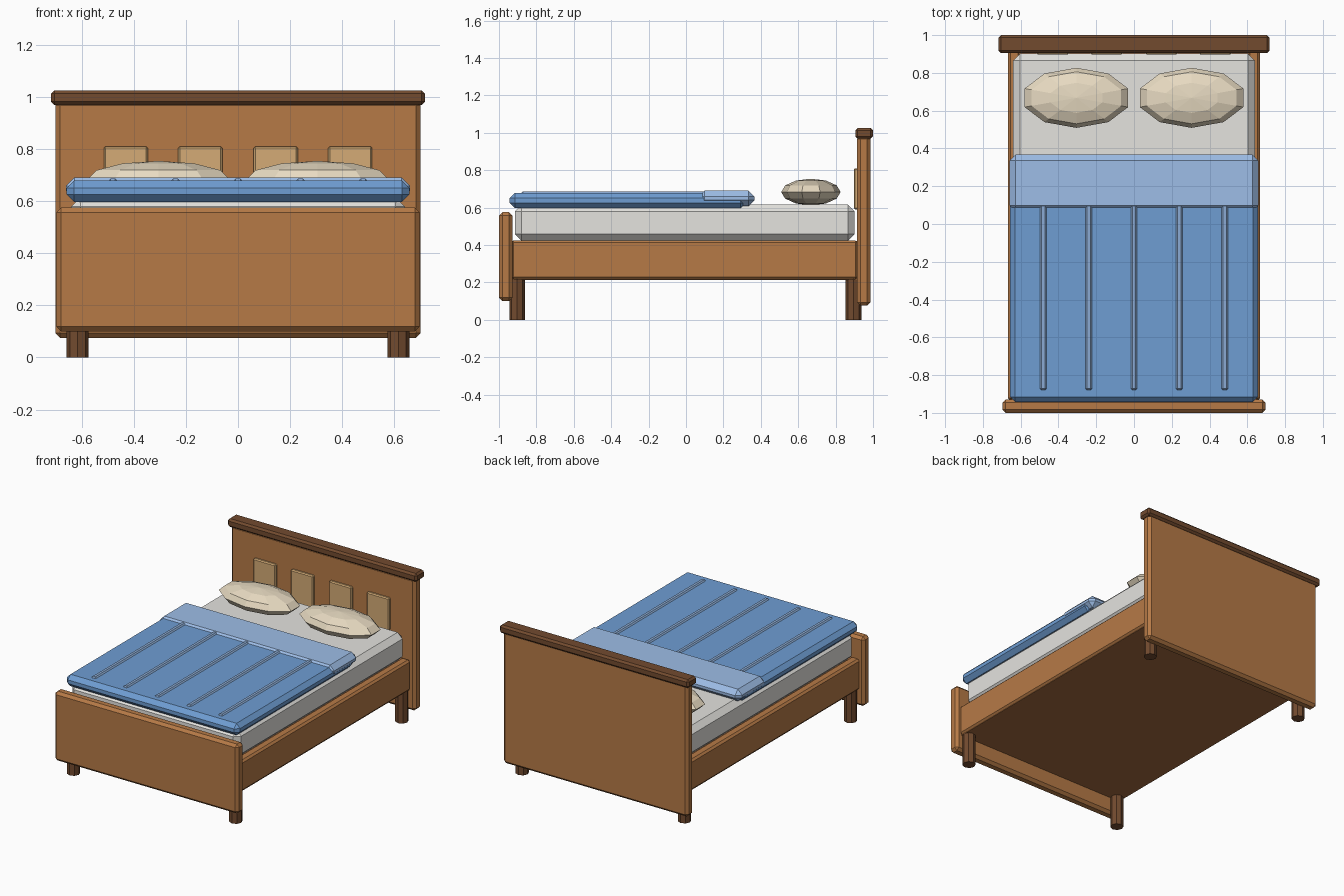
import bpy

cube = bpy.data.objects.get("Cube")
if cube:
    bpy.data.objects.remove(cube, do_unlink=True)


def material(name, rgb):
    m = bpy.data.materials.new(name)
    m.use_nodes = True
    m.diffuse_color = (*rgb, 1)
    bsdf = next(n for n in m.node_tree.nodes if n.type == 'BSDF_PRINCIPLED')
    bsdf.inputs["Base Color"].default_value = (*rgb, 1)
    return m


wood = material("warm wood", (0.47, 0.195, 0.062))
base_wood = material("base wood", (0.38, 0.15, 0.05))
dark_wood = material("dark wood", (0.17, 0.07, 0.028))
pale_wood = material("pale wood", (0.66, 0.41, 0.18))
linen = material("mattress linen", (0.78, 0.77, 0.74))
cream = material("pillow cream", (0.81, 0.71, 0.54))
blue = material("blanket blue", (0.157, 0.337, 0.65))
light_blue = material("fold light blue", (0.35, 0.53, 0.83))
seam_blue = material("seam blue", (0.26, 0.41, 0.66))


def finish(name, mat):
    ob = bpy.context.object
    ob.name = name
    ob.data.materials.append(mat)
    return ob


def box(name, mat, x, y, z, bevel=0.0):
    """Chamfered box spanning the (low, high) pairs x, y and z."""
    spans = (x, y, z)
    bpy.ops.mesh.primitive_cube_add(size=1, location=[(a + b) / 2 for a, b in spans])
    ob = finish(name, mat)
    ob.scale = [b - a for a, b in spans]
    bpy.ops.object.transform_apply(location=False, rotation=False, scale=True)
    if bevel:
        mod = ob.modifiers.new("chamfer", 'BEVEL')
        mod.width = bevel
        mod.segments = 1
    return ob


# Headboard with cap and raised panels
box("headboard", wood, (-0.70, 0.70), (0.915, 0.986), (0.075, 0.985), 0.018)
box("headboard_cap", dark_wood, (-0.717, 0.717), (0.905, 1.0), (0.968, 1.025), 0.013)
for i, x in enumerate((-0.43, -0.145, 0.145, 0.43)):
    box(f"headboard_panel_{i + 1}", pale_wood, (x - 0.085, x + 0.085),
        (0.897, 0.925), (0.59, 0.81), 0.007)

# Footboard
box("footboard", wood, (-0.697, 0.697), (-1.0, -0.928), (0.10, 0.575), 0.018)

# Base, side rails and legs
box("bed_base", base_wood, (-0.655, 0.655), (-0.93, 0.914), (0.213, 0.42))
for side, s in (("left", 1), ("right", -1)):
    box(f"{side}_rail", wood, sorted((s * 0.60, s * 0.667)), (-0.935, 0.918),
        (0.215, 0.425), 0.013)
    for end, y in (("front", -0.903), ("back", 0.895)):
        bpy.ops.mesh.primitive_cylinder_add(vertices=8, radius=0.042, depth=0.23,
                                            location=(s * 0.615, y, 0.115))
        finish(f"{end}_{side}_leg", dark_wood)

# Mattress
box("mattress", linen, (-0.64, 0.64), (-0.915, 0.902), (0.422, 0.615), 0.036)

# Blanket, folded-back edge and raised seams
box("blanket", blue, (-0.657, 0.657), (-0.943, 0.32), (0.597, 0.678), 0.028)
box("blanket_fold", light_blue, (-0.66, 0.66), (0.067, 0.367), (0.608, 0.69), 0.032)
for i in range(5):
    x = 0.24 * (i - 2)
    box(f"blanket_seam_{i + 1}", seam_blue, (x - 0.017, x + 0.017),
        (-0.88, 0.12), (0.66, 0.686), 0.008)

# Faceted pillows
for side, x in (("left", 0.305), ("right", -0.305)):
    bpy.ops.mesh.primitive_uv_sphere_add(segments=10, ring_count=6, radius=1,
                                         location=(x, 0.668, 0.683))
    ob = finish(f"{side}_pillow", cream)
    ob.scale = (0.288, 0.159, 0.071)
